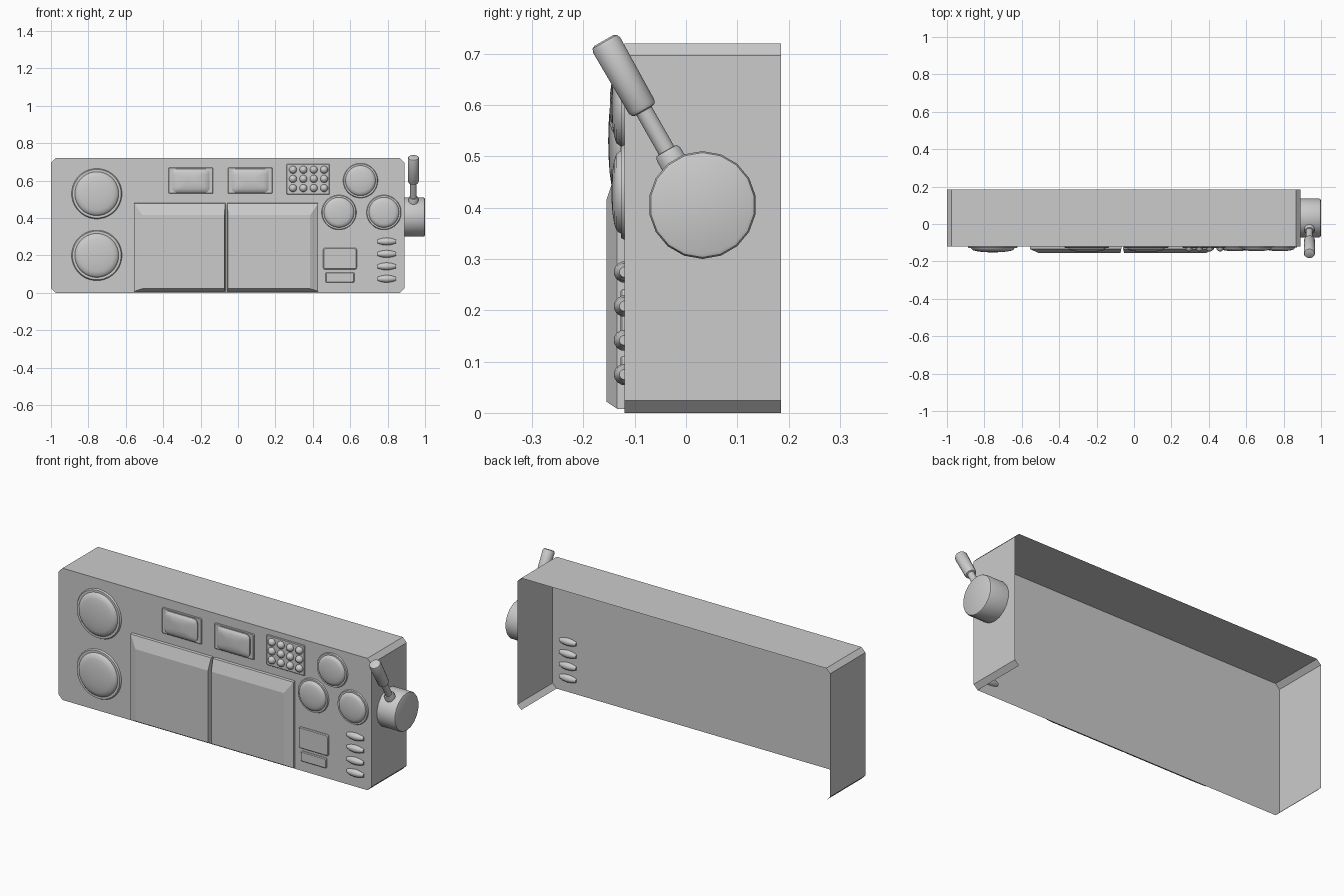
import bpy, bmesh, math
from mathutils import Vector

if "Cube" in bpy.data.objects:
    bpy.data.objects.remove(bpy.data.objects["Cube"])

FRONT = -0.12


def make(name, rings, cap_start=False, cap_end=True, smooth=35):
    """Skin a list of equal-length point rings into one object."""
    bm = bmesh.new()
    loops = [[bm.verts.new(p) for p in r] for r in rings]
    n = len(loops[0])
    for a, b in zip(loops, loops[1:]):
        for i in range(n):
            j = (i + 1) % n
            bm.faces.new((a[i], a[j], b[j], b[i]))
    if cap_start:
        bm.faces.new(loops[0][::-1])
    if cap_end:
        bm.faces.new(loops[-1])
    bm.normal_update()
    return finish(name, bm, smooth)


def finish(name, bm, smooth):
    me = bpy.data.meshes.new(name)
    bm.to_mesh(me)
    bm.free()
    ob = bpy.data.objects.new(name, me)
    bpy.context.collection.objects.link(ob)
    if smooth:
        bpy.ops.object.select_all(action='DESELECT')
        ob.select_set(True)
        bpy.context.view_layer.objects.active = ob
        bpy.ops.object.shade_smooth_by_angle(angle=math.radians(smooth))
    return ob


def lathe(name, base, axis, side, profile, n, cap_start=False):
    """Rings of (radius, distance along axis)."""
    base, axis, u = Vector(base), Vector(axis).normalized(), Vector(side)
    v = axis.cross(u)
    rings = [[base + axis * d + (u * math.cos(t) + v * math.sin(t)) * r
              for t in [2 * math.pi * (i + .5) / n for i in range(n)]]
             for r, d in profile]
    return make(name, rings, cap_start)


def rect(x0, x1, z0, z1, depth, r=0.0, seg=3):
    """Rectangle ring on the front panel, with rounded corners if r is set."""
    y = FRONT - depth
    if not r:
        return [(x0, y, z0), (x1, y, z0), (x1, y, z1), (x0, y, z1)]
    pts = []
    for k, (cx, cz) in enumerate([(x1 - r, z1 - r), (x0 + r, z1 - r),
                                  (x0 + r, z0 + r), (x1 - r, z0 + r)]):
        for s in range(seg + 1):
            a = math.pi / 2 * (k + s / seg)
            pts.append((cx + r * math.cos(a), y, cz + r * math.sin(a)))
    return pts


def plate(name, x0, x1, z0, z1, depth, r=0.01, bevel=0.004):
    b = bevel
    return make(name, [rect(x0, x1, z0, z1, 0, r),
                       rect(x0, x1, z0, z1, depth - b, r),
                       rect(x0 + b, x1 - b, z0 + b, z1 - b, depth, r)])


# Housing: chamfered shell, open at the back and bottom
x0, x1, h, c, back = -1.0, 0.89, 0.72, 0.024, 0.185
outline = [(x0 + c, 0), (x1 - c, 0), (x1, c), (x1, h - c),
           (x1 - c, h), (x0 + c, h), (x0, h - c), (x0, c)]
bm = bmesh.new()
front = [bm.verts.new((x, FRONT, z)) for x, z in outline]
rear = [bm.verts.new((x, back, z)) for x, z in outline]
bm.faces.new(front)
for i in range(1, 8):
    j = (i + 1) % 8
    bm.faces.new((front[j], front[i], rear[i], rear[j]))
finish("housing", bm, 0)

# Two large sloped pads, mirrored about their shared seam
MID = -0.063
for s, label in ((-1, "left"), (1, "right")):
    def pad_ring(inner, outer, z0, z1, d):
        a, b = sorted((MID + s * inner, MID + s * outer))
        return rect(a, b, z0, z1, d)
    make(label + "_pad", [pad_ring(.005, .492, .008, .48, 0),
                          pad_ring(.005, .492, .008, .478, .014),
                          pad_ring(.010, .448, .022, .415, .035)], smooth=0)

# Round dials: a thin rim with a domed face
DIAL = [(1, 0), (.965, .008), (.87, .008), (.85, .013), (.80, .020),
        (.66, .025), (.45, .029), (.22, .031), (.04, .0315)]
dials = [(-.755, .53, .135), (-.755, .20, .135),
         (.655, .60, .093), (.54, .43, .093), (.78, .43, .093)]
for i, (x, z, r) in enumerate(dials):
    k = 1 if r > .1 else .8
    lathe(f"dial_{i}", (x, FRONT, z), (0, -1, 0), (1, 0, 0),
          [(q * r, d * k) for q, d in DIAL], 32)

# Rectangular lamps with a pillow-shaped face in a frame
for i, x in enumerate((-.252, .065)):
    plate(f"lamp_frame_{i}", x - .119, x + .119, .53, .67, .007, .006, .003)
    make(f"lamp_{i}", [rect(x - a, x + a, .6 - b, .6 + b, d, r)
                       for a, b, d, r in ((.098, .062, .005, .022),
                                          (.099, .063, .013, .022),
                                          (.090, .056, .020, .022),
                                          (.070, .044, .025, .020),
                                          (.035, .022, .028, .012))], smooth=50)

# Keypad plate with a 4 x 3 grid of ball keys
plate("keypad_plate", .26, .49, .525, .69, .007, .006, .003)
BALL = [(.021 * math.cos(t), .021 * math.sin(t))
        for t in [math.radians(a) for a in (0, 22, 45, 67, 86)]]
for i in range(4):
    for j in range(3):
        lathe(f"key_{i}_{j}", (.294 + i * .0555, FRONT - .006, .560 + j * .049),
              (0, -1, 0), (1, 0, 0), BALL, 12)

# Column of four pointed oval switches
for i in range(4):
    z = .075 + i * .0665
    ob = lathe(f"switch_{i}", (.795, FRONT, z), (1, 0, 0), (0, 0, 1),
               [(.010, -.05), (.018, -.025), (.021, 0), (.018, .025), (.010, .05)],
               12, True)

# Blank display plates
plate("display_plate", .455, .635, .125, .24, .009)
plate("label_plate", .468, .622, .055, .11, .009, .006)

# Side hub and lever
HUB_Y, HUB_Z = .032, .405
lathe("lever_hub", (x1, HUB_Y, HUB_Z), (1, 0, 0), (0, 1, 0),
      [(.105, 0), (.105, .100), (.102, .107), (.095, .11)], 18)
ax = (0, -.494, .87)
pivot = (.938, .0195, .41)
lathe("lever_collar", pivot, ax, (1, 0, 0),
      [(.027, .06), (.027, .108), (.023, .116), (.016, .117)], 16)
lathe("lever_shaft", pivot, ax, (1, 0, 0), [(.0175, .05), (.0175, .22)], 16)
lathe("lever_grip", pivot, ax, (1, 0, 0),
      [(.018, .205), (.025, .207), (.029, .215), (.031, .352),
       (.028, .360), (.022, .363)], 16, True)
